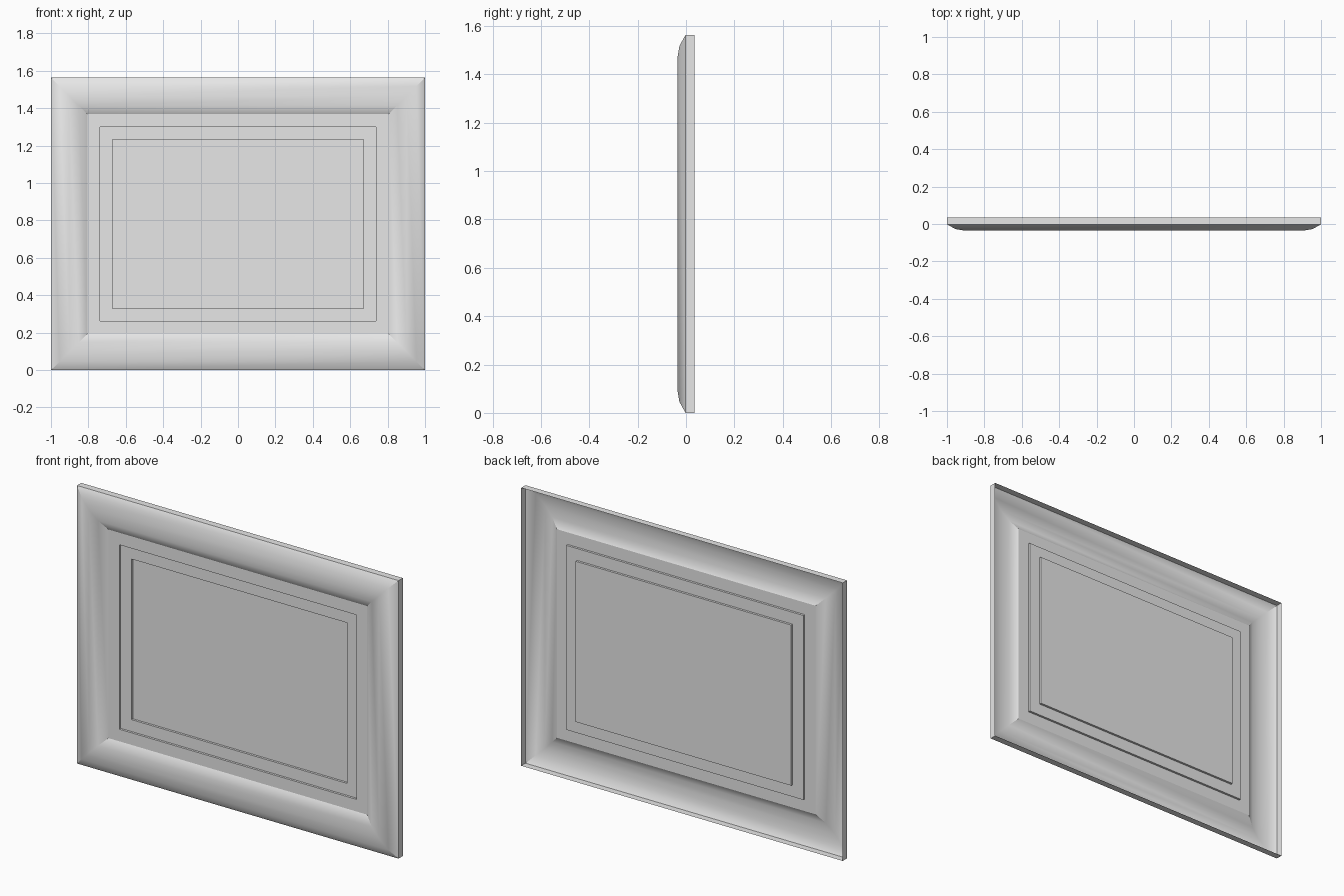
import bpy, bmesh, math

cube = bpy.data.objects.get("Cube")
if cube:
    bpy.data.objects.remove(cube, do_unlink=True)

HALF_W, HEIGHT = 1.0, 1.563
BACK, FACE = 0.036, -0.002          # rear edge of the rim, flat face level
FRAME_W, BULGE = 0.195, 0.034       # width and rise of the rounded moulding
STEP = 0.0125                       # depth of each recess

grey = bpy.data.materials.new("plain_grey")
grey.use_nodes = True
grey.diffuse_color = (0.8, 0.8, 0.8, 1)
grey.node_tree.nodes["Principled BSDF"].inputs["Base Color"].default_value = (0.8, 0.8, 0.8, 1)


def rect_loft(name, rings, cap=False):
    """Join nested rectangles given as (inset, y); optionally close the last one."""
    bm = bmesh.new()
    loops = []
    for inset, y in rings:
        x, lo, hi = HALF_W - inset, inset, HEIGHT - inset
        corners = ((-x, lo), (x, lo), (x, hi), (-x, hi))
        loops.append([bm.verts.new((cx, y, cz)) for cx, cz in corners])
    for a, b in zip(loops, loops[1:]):
        for i in range(4):
            j = (i + 1) % 4
            bm.faces.new((a[i], a[j], b[j], b[i]))
    if cap:
        bm.faces.new(loops[-1])
    mesh = bpy.data.meshes.new(name)
    bm.to_mesh(mesh)
    bm.free()
    mesh.materials.append(grey)
    obj = bpy.data.objects.new(name, mesh)
    bpy.context.collection.objects.link(obj)
    bpy.ops.object.select_all(action="DESELECT")
    obj.select_set(True)
    bpy.context.view_layer.objects.active = obj
    bpy.ops.object.shade_smooth_by_angle(angle=math.radians(25))
    return obj


# Outer rim, open at the back
rect_loft("outer_rim", [(0, BACK), (0, FACE)])

# Rounded moulding: a shallow arc in four segments, mitred at the corners
half = FRAME_W / 2
radius = (half ** 2 + BULGE ** 2) / (2 * BULGE)
sweep = math.asin(half / radius)
arc = []
for k in range(-2, 3):
    t = sweep * k / 2
    rise = radius * (math.cos(t) - math.cos(sweep))
    arc.append((half + radius * math.sin(t), FACE - rise))
rect_loft("rounded_moulding", arc)

# Flat panel with two stepped recesses
outer, inner = 0.263, 0.33
rect_loft("stepped_panel", [
    (FRAME_W, FACE), (outer, FACE),
    (outer, FACE + STEP), (inner, FACE + STEP),
    (inner, FACE + 2 * STEP)], cap=True)
